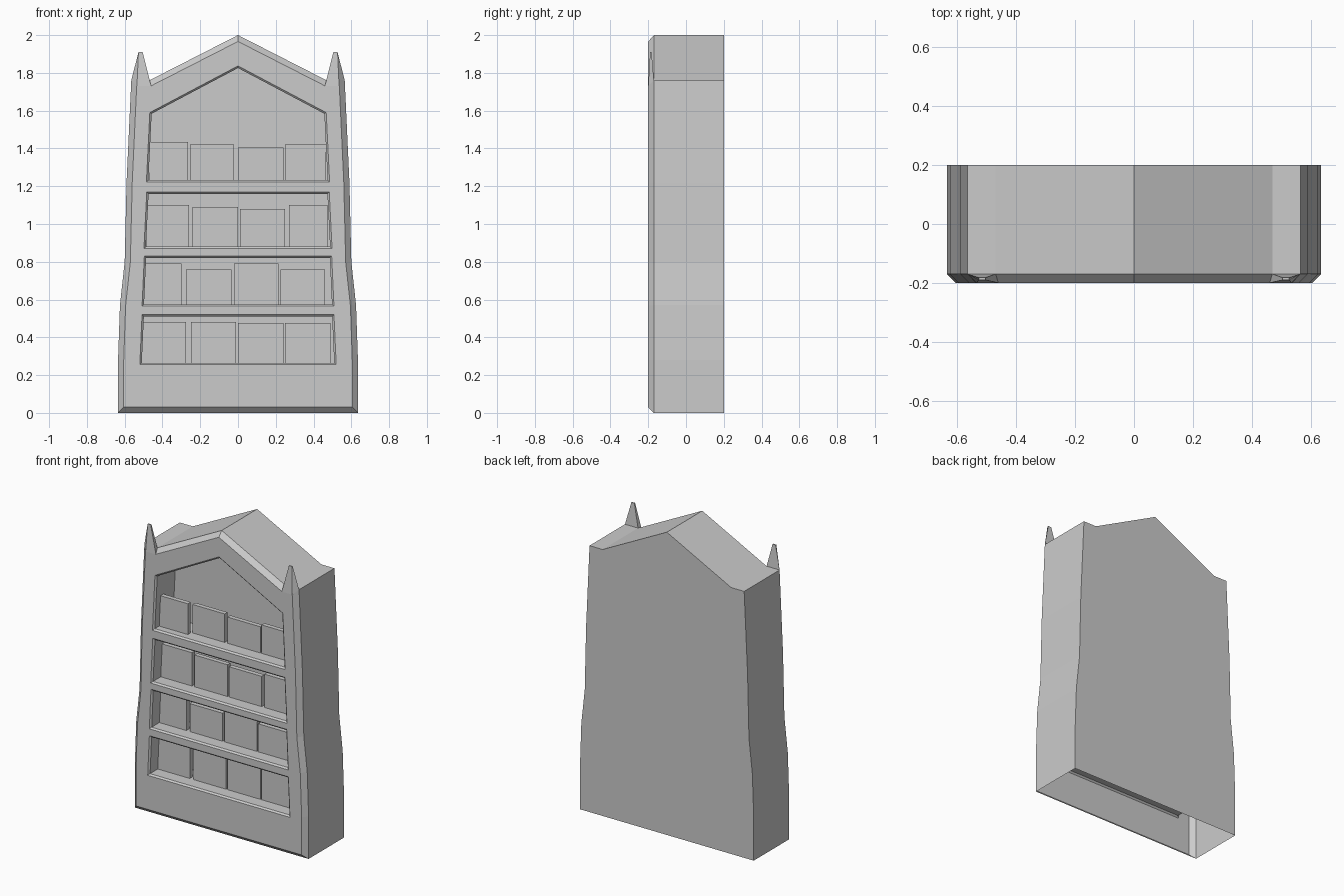
import bpy
import bmesh
from mathutils import Vector

default_cube = bpy.data.objects.get("Cube")
if default_cube:
    bpy.data.objects.remove(default_cube, do_unlink=True)

# Single plain colour
grey = bpy.data.materials.new("plain_grey")
grey.use_nodes = True
colour = (0.6, 0.6, 0.6, 1.0)
grey.diffuse_color = colour
grey.node_tree.nodes["Principled BSDF"].inputs["Base Color"].default_value = colour


def loft(name, rings):
    """Closed solid through a list of matching rings of 3D points."""
    bm = bmesh.new()
    loops = [[bm.verts.new(point) for point in ring] for ring in rings]
    for lower, upper in zip(loops, loops[1:]):
        for i in range(len(lower)):
            j = (i + 1) % len(lower)
            bm.faces.new((lower[i], lower[j], upper[j], upper[i]))
    bm.faces.new(loops[0])
    bm.faces.new(loops[-1])
    bmesh.ops.recalc_face_normals(bm, faces=bm.faces)
    mesh = bpy.data.meshes.new(name)
    bm.to_mesh(mesh)
    bm.free()
    mesh.materials.append(grey)
    obj = bpy.data.objects.new(name, mesh)
    bpy.context.scene.collection.objects.link(obj)
    return obj


def inset(profile, distance):
    """Mitred inward offset of a counter-clockwise profile."""
    points = [Vector(p) for p in profile]
    result = []
    for i, point in enumerate(points):
        before = (point - points[i - 1]).normalized()
        after = (points[(i + 1) % len(points)] - point).normalized()
        normal_a = Vector((-before.y, before.x))
        normal_b = Vector((-after.y, after.x))
        shift = (normal_a + normal_b) / (1 + normal_a.dot(normal_b))
        result.append(point + shift * distance)
    return result


def ring_at(profile, y):
    return [(x, y, z) for x, z in profile]


def mirrored(right_side, apex=None):
    """Full outline from its right half, listed bottom to top."""
    left_side = [(-x, z) for x, z in reversed(right_side)]
    return right_side + ([apex] if apex else []) + left_side


# Tapered cabinet with a gabled top and a bevelled front edge
BACK, BEVEL_START, FRONT, RECESS_BACK = 0.2, -0.17, -0.2, 0.0
outline = mirrored([(0.635, 0), (0.635, 0.28), (0.625, 0.57), (0.6, 0.8),
                    (0.59, 1.22), (0.565, 1.76), (0.47, 1.76)], (0, 2))
cabinet = loft("cabinet", [ring_at(outline, BACK),
                           ring_at(outline, BEVEL_START),
                           ring_at(inset(outline, 0.03), FRONT)])

# Shelf openings with a small chamfer around the rim
openings = [
    mirrored([(0.52, 0.255), (0.508, 0.52)]),
    mirrored([(0.508, 0.565), (0.496, 0.83)]),
    mirrored([(0.498, 0.87), (0.483, 1.17)]),
    mirrored([(0.485, 1.222), (0.467, 1.59)], (0, 1.837)),
]
cutters = []
for opening in openings:
    inner = inset(opening, 0.01)
    cutter = loft("shelf_cutter", [ring_at(opening, FRONT - 0.1),
                                   ring_at(opening, FRONT),
                                   ring_at(inner, FRONT + 0.01),
                                   ring_at(inner, RECESS_BACK)])
    cutter.hide_render = True
    cut = cabinet.modifiers.new("shelf_recess", 'BOOLEAN')
    cut.operation = 'DIFFERENCE'
    cut.solver = 'EXACT'
    cut.object = cutter
    cutters.append(cutter)

# Bake the recesses, then open the underside of the hollow cabinet
bpy.context.view_layer.update()
evaluated = cabinet.evaluated_get(bpy.context.evaluated_depsgraph_get())
carved = bpy.data.meshes.new_from_object(evaluated)
cabinet.modifiers.clear()
cabinet.data = carved
for cutter in cutters:
    bpy.data.objects.remove(cutter, do_unlink=True)

bm = bmesh.new()
bm.from_mesh(carved)
underside = [f for f in bm.faces if all(abs(v.co.z) < 0.001 for v in f.verts)]
bmesh.ops.delete(bm, geom=underside, context='FACES')
bm.to_mesh(carved)
bm.free()

# Pointed finials on the front corners
for side, sign in (("left", 1), ("right", -1)):
    base = [(0.535, FRONT, 1.73), (0.46, FRONT, 1.73),
            (0.47, BEVEL_START, 1.76), (0.565, BEVEL_START, 1.76)]
    tip = [(0.527, -0.19, 1.91), (0.505, -0.19, 1.91),
           (0.505, -0.182, 1.91), (0.527, -0.182, 1.91)]
    loft(side + "_finial", [[(sign * x, y, z) for x, y, z in ring]
                            for ring in (base, tip)])

# Rows of upright panels: floor height, then left edge, right edge and top
rows = {
    "bottom": (0.265, [(-0.51, -0.275, 0.48), (-0.25, -0.01, 0.48),
                       (0, 0.24, 0.475), (0.25, 0.49, 0.475)]),
    "lower": (0.575, [(-0.5, -0.3, 0.79), (-0.275, -0.035, 0.76),
                      (-0.02, 0.215, 0.79), (0.225, 0.46, 0.76)]),
    "upper": (0.88, [(-0.485, -0.26, 1.1), (-0.24, 0, 1.09),
                     (0.01, 0.25, 1.08), (0.27, 0.475, 1.1)]),
    "top": (1.232, [(-0.472, -0.265, 1.435), (-0.255, -0.02, 1.42),
                    (0, 0.24, 1.405), (0.25, 0.465, 1.42)]),
}
for row, (floor, panels) in rows.items():
    for index, (x0, x1, top) in enumerate(panels):
        near = -0.145 if row == "top" and index == 0 else -0.11
        face = [(x0, floor), (x1, floor), (x1, top), (x0, top)]
        loft(row + "_shelf_book", [ring_at(face, near), ring_at(face, near + 0.03)])
